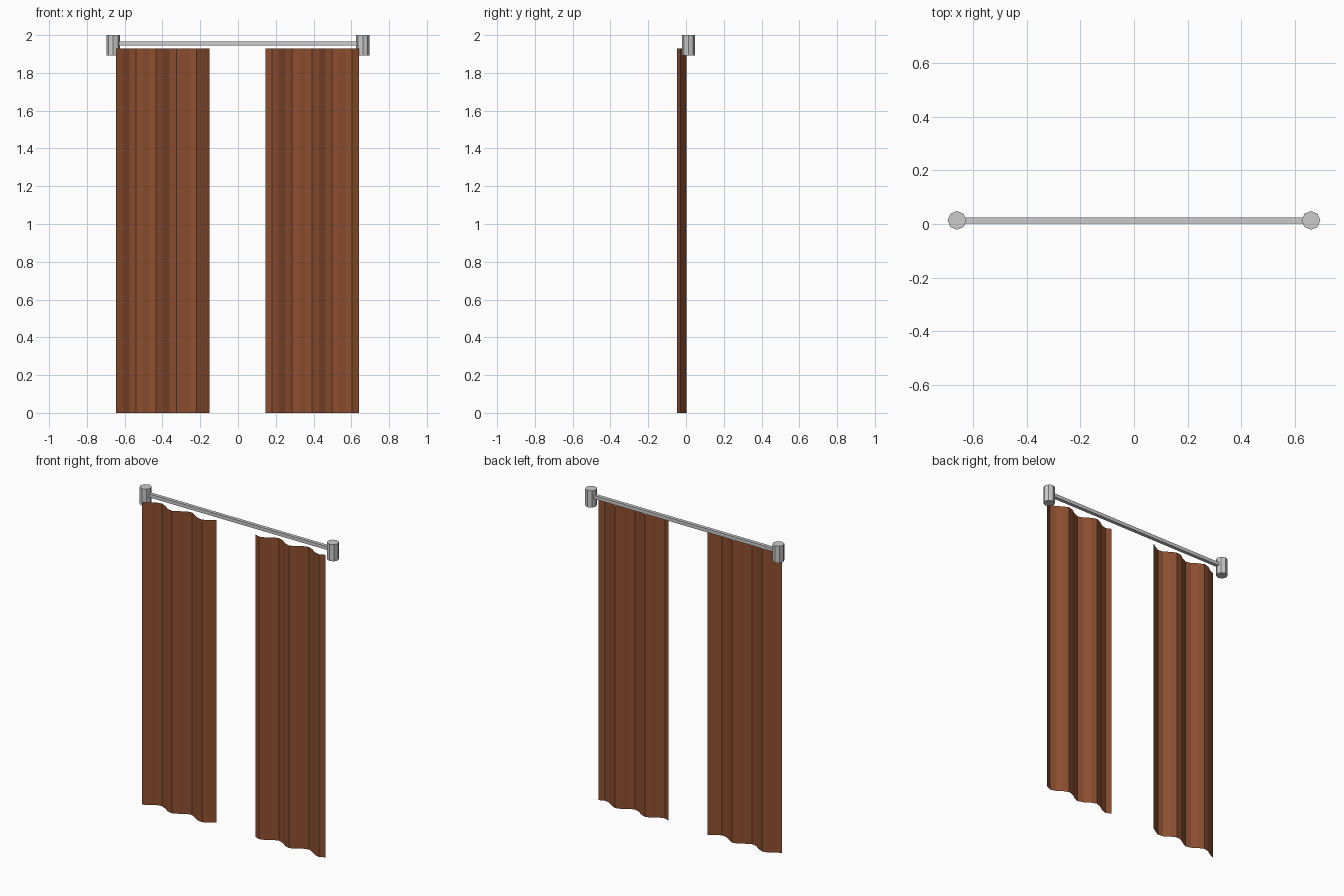
import bpy, bmesh, math

if "Cube" in bpy.data.objects:
    bpy.data.objects.remove(bpy.data.objects["Cube"])

ROD_Y, ROD_Z = 0.0135, 1.956

fabric = bpy.data.materials.new("brown_fabric")
fabric.diffuse_color = (0.27, 0.079, 0.03, 1)
fabric.use_nodes = True
fabric.node_tree.nodes["Principled BSDF"].inputs["Base Color"].default_value = fabric.diffuse_color


def fold(x):
    # one continuous wave runs through both panels
    return -0.022 + 0.025 * math.cos(2 * math.pi * (x - 0.287) / 0.208)


def curtain(name, x0, x1, top=1.93, segments=14):
    bm = bmesh.new()
    previous = None
    for i in range(segments + 1):
        x = x0 + (x1 - x0) * i / segments
        pair = [bm.verts.new((x, fold(x), z)) for z in (0, top)]
        if previous:
            bm.faces.new((previous[0], pair[0], pair[1], previous[1]))
        previous = pair
    mesh = bpy.data.meshes.new(name)
    bm.to_mesh(mesh)
    bm.free()
    mesh.materials.append(fabric)
    bpy.context.collection.objects.link(bpy.data.objects.new(name, mesh))


# Horizontal square rod
bpy.ops.mesh.primitive_cube_add(size=1, location=(0, ROD_Y, ROD_Z))
rod = bpy.context.object
rod.name = "curtain_rod"
rod.scale = (1.32, 0.022, 0.022)

# Upright octagonal end caps
for side, sign in (("left", -1), ("right", 1)):
    bpy.ops.mesh.primitive_cylinder_add(vertices=8, radius=0.035, depth=0.107,
                                        location=(sign * 0.661, ROD_Y, 1.9465))
    bpy.context.object.name = side + "_rod_end"

# Hanging panels
curtain("left_curtain", -0.645, -0.15)
curtain("right_curtain", 0.145, 0.64)
